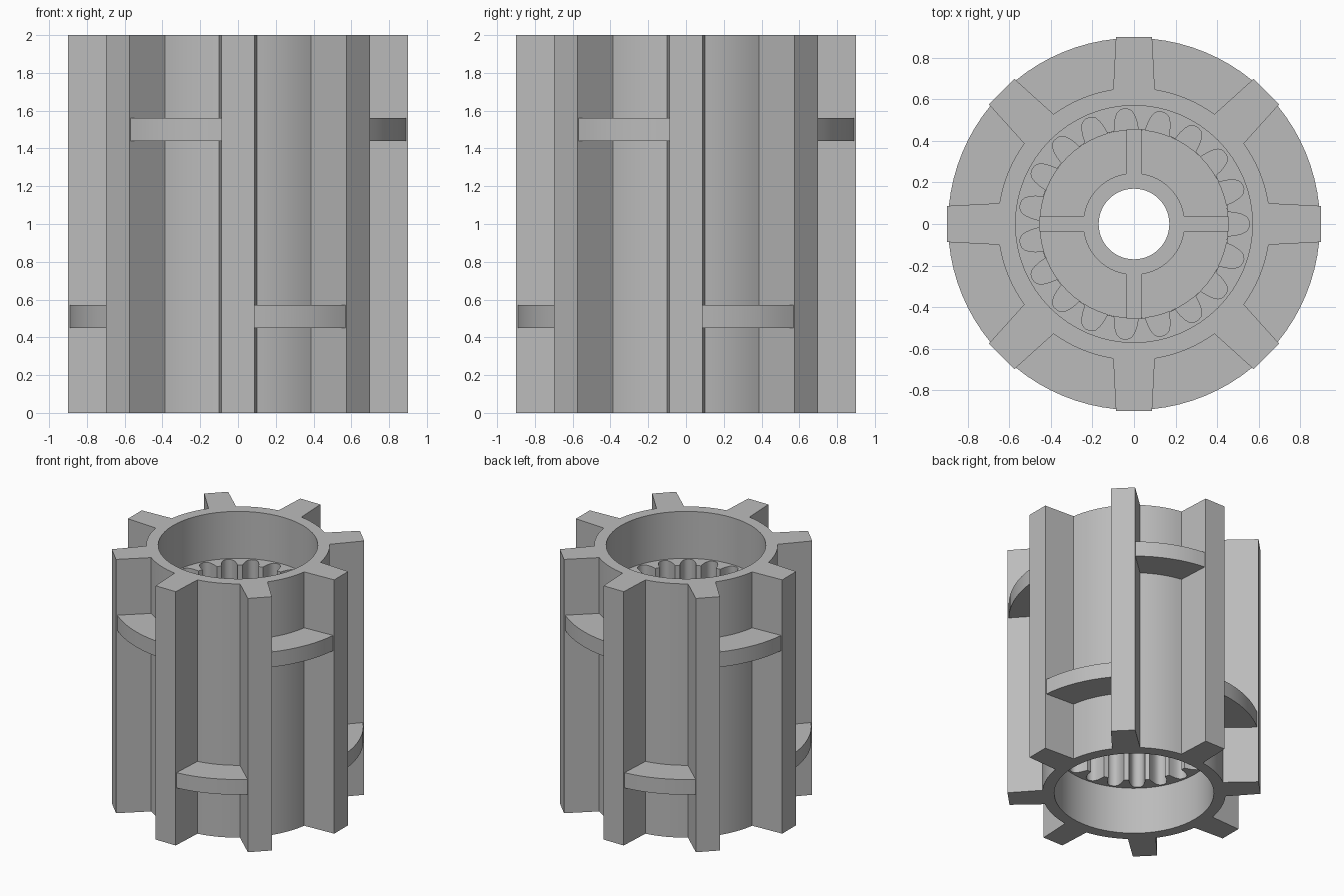
import bpy, bmesh
from math import sin, cos, pi, radians, atan2, hypot, asin

default = bpy.data.objects.get("Cube")
if default:
    bpy.data.objects.remove(default, do_unlink=True)

grey = bpy.data.materials.new("plain grey")
grey.use_nodes = True
colour = (0.5, 0.5, 0.5, 1)
grey.diffuse_color = colour
grey.node_tree.nodes["Principled BSDF"].inputs["Base Color"].default_value = colour

BODY_R, BORE_R, SHELF_R = 0.655, 0.57, 0.895
RIB_TIP, RIB_ROOT = 0.087, 0.1      # half widths of a rib
RIBS, TEETH = 8, 19


def arc(r, a0, a1, n):
    return [(r * cos(a0 + (a1 - a0) * i / n), r * sin(a0 + (a1 - a0) * i / n)) for i in range(n + 1)]


def circle(r, n=64):
    return arc(r, 0, 2 * pi, n)[:-1]


def turn(points, a):
    return [(x * cos(a) - y * sin(a), x * sin(a) + y * cos(a)) for x, y in points]


def prism(name, loops, z0, z1):
    """Extrude an outline, with any holes, from z0 to z1."""
    bm = bmesh.new()
    edges = []
    for loop in loops:
        vs = [bm.verts.new((x, y, z0)) for x, y in loop]
        edges += [bm.edges.new((v, vs[i - 1])) for i, v in enumerate(vs)]
    bmesh.ops.triangle_fill(bm, use_beauty=True, edges=edges)
    out = bmesh.ops.extrude_face_region(bm, geom=bm.faces[:])
    for v in out["geom"]:
        if isinstance(v, bmesh.types.BMVert):
            v.co.z = z1
    bmesh.ops.recalc_face_normals(bm, faces=bm.faces[:])
    mesh = bpy.data.meshes.new(name)
    bm.to_mesh(mesh)
    bm.free()
    mesh.materials.append(grey)
    obj = bpy.data.objects.new(name, mesh)
    bpy.context.collection.objects.link(obj)
    bpy.ops.object.select_all(action="DESELECT")
    obj.select_set(True)
    bpy.context.view_layer.objects.active = obj
    bpy.ops.object.shade_smooth_by_angle(angle=radians(25))
    return obj


# Ribbed outer tube: tapered ribs joined by arcs, with a round bore
step = 2 * pi / RIBS
root = asin(RIB_ROOT / BODY_R)
rib = [(0.9, -RIB_TIP), (0.9, RIB_TIP)]
outline = []
for k in range(RIBS):
    outline += turn(rib + arc(BODY_R, root, step - root, 8), k * step)
prism("ribbed_tube", [outline, circle(BORE_R)], 0, 2)

# Shelves between the ribs, alternately low and high
tip = asin(RIB_TIP / SHELF_R)
for k in range(RIBS):
    shelf = arc(SHELF_R, tip, step - tip, 8) + arc(BODY_R - 0.01, step - root, root, 8)
    z = 1.44 if k % 2 else 0.45
    prism(f"shelf_{k + 1}", [turn(shelf, k * step)], z, z + 0.12)

# Internal tooth ring: rounded grooves around a narrow bore
side = [(0.452, 0.058), (0.49, 0.054), (0.52, 0.046), (0.54, 0.036), (0.55, 0.024), (0.555, 0.01)]
groove = [(x, -y) for x, y in side] + side[::-1]
pitch = 2 * pi / TEETH
grooves = []
for k in range(TEETH):
    grooves += turn(groove, k * pitch)
prism("tooth_ring", [circle(BORE_R + 0.02), grooves], 0.37, 1.63)

# Central web closing the grooves, with a thicker inner disc, hub and spokes
prism("groove_floor", [circle(BORE_R), circle(0.4)], 0.95, 1.05)
prism("web_disc", [circle(0.455), circle(0.17)], 0.9, 1.1)
prism("hub", [circle(0.245), circle(0.17)], 0.65, 1.35)
spoke = [(0.235, -0.036), (0.454, -0.036), (0.454, 0.036), (0.235, 0.036)]
for k in range(4):
    prism(f"spoke_{k + 1}", [turn(spoke, k * pi / 2)], 0.65, 1.35)
